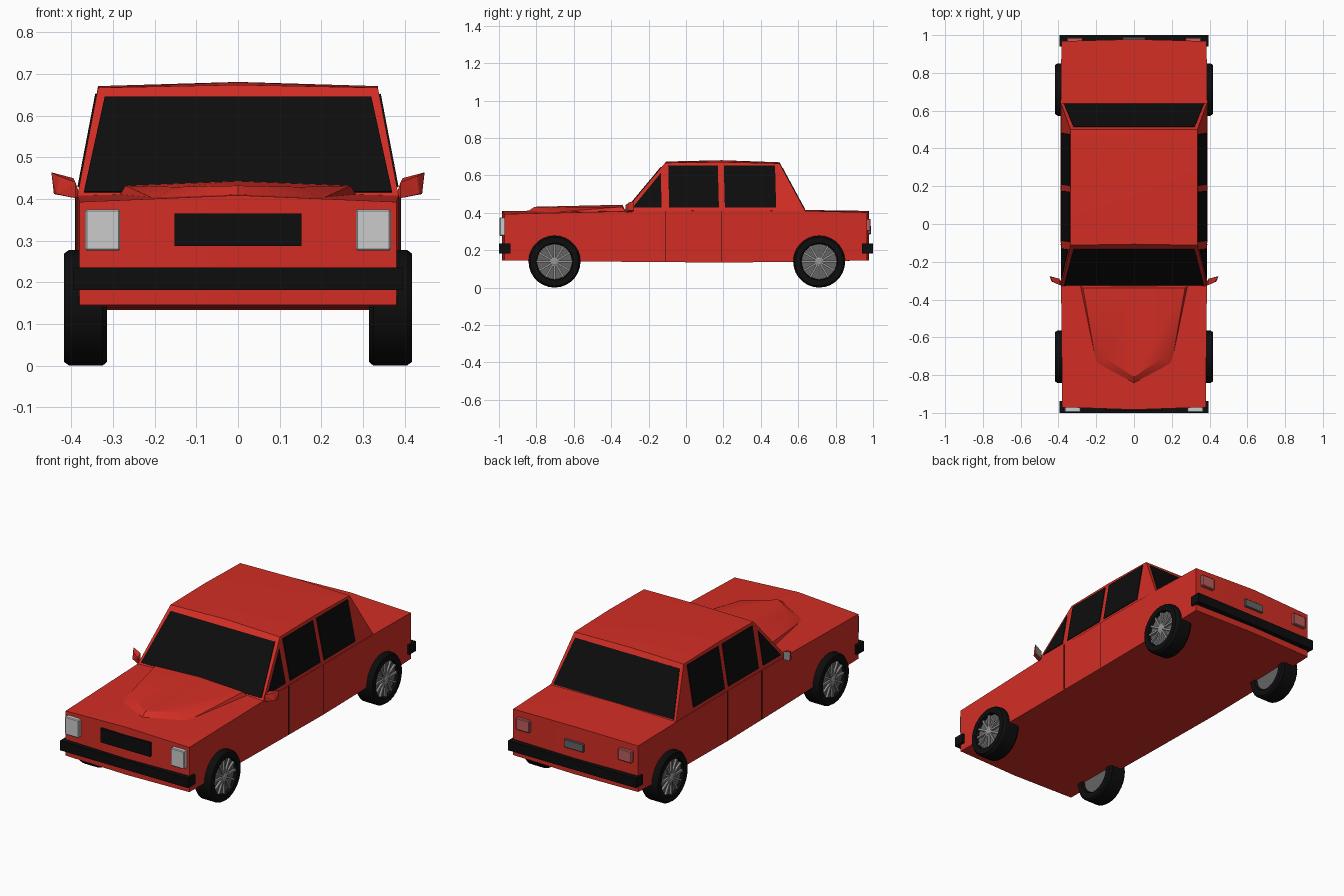
import bpy, bmesh
from math import sin, cos, pi, radians
from mathutils import Vector, Matrix

old = bpy.data.objects.get("Cube")
if old:
    bpy.data.objects.remove(old)


def material(name, r, g, b):
    m = bpy.data.materials.new(name)
    m.use_nodes = True
    m.diffuse_color = (r, g, b, 1)
    bsdf = next(n for n in m.node_tree.nodes if n.type == 'BSDF_PRINCIPLED')
    bsdf.inputs["Base Color"].default_value = (r, g, b, 1)
    bsdf.inputs["Roughness"].default_value = 0.6
    return m


RED = material("red_paint", 0.65, 0.027, 0.018)
BLACK = material("black_trim", 0.004, 0.004, 0.004)
LAMP = material("lamp_white", 0.6, 0.6, 0.6)
TAIL = material("tail_pink", 0.5, 0.11, 0.11)
RIM = material("rim_grey", 0.13, 0.13, 0.13)
SPOKE = material("spoke_grey", 0.3, 0.3, 0.3)


def finish(name, bm, mats, mirror=True, smooth=False):
    """Turn a bmesh into an object, optionally mirrored across x."""
    bmesh.ops.recalc_face_normals(bm, faces=bm.faces)
    mesh = bpy.data.meshes.new(name)
    bm.to_mesh(mesh)
    bm.free()
    obj = bpy.data.objects.new(name, mesh)
    bpy.context.collection.objects.link(obj)
    for m in mats if isinstance(mats, list) else [mats]:
        mesh.materials.append(m)
    if smooth:
        bpy.ops.object.select_all(action='DESELECT')
        obj.select_set(True)
        bpy.context.view_layer.objects.active = obj
        bpy.ops.object.shade_smooth_by_angle(angle=radians(25))
    if mirror:
        obj.modifiers.new("mirror", 'MIRROR')
    return obj


def box(name, lo, hi, mat, mirror=True, bevel=0):
    bm = bmesh.new()
    lo, hi = Vector(lo), Vector(hi)
    bmesh.ops.create_cube(bm, size=1, matrix=Matrix.Translation((lo + hi) / 2)
                          @ Matrix.Diagonal((*(hi - lo), 1)))
    if bevel:
        bmesh.ops.bevel(bm, geom=bm.edges[:], offset=bevel, segments=1, affect='EDGES')
    return finish(name, bm, mat, mirror)


def hull(name, points, mats, both=False, **kw):
    bm = bmesh.new()
    if both:
        points = points + [(-x, y, z) for x, y, z in points if x]
    for p in points:
        bm.verts.new(p)
    bmesh.ops.convex_hull(bm, input=bm.verts[:])
    bmesh.ops.dissolve_limit(bm, angle_limit=0.01, verts=bm.verts[:], edges=bm.edges[:])
    return finish(name, bm, mats, **kw)


def pane(name, points, mirror):
    bm = bmesh.new()
    bm.faces.new([bm.verts.new(p) for p in points])
    obj = finish(name, bm, BLACK, mirror)
    solid = obj.modifiers.new("thickness", 'SOLIDIFY')
    solid.thickness, solid.offset = 0.008, 0
    return obj


# Lower body: half sections (y, end bow, half width, floor, shoulder, crown)
sections = [(-0.97, -0.013, 0.38, 0.145, 0.393, 0.409),
            (-0.33, 0, 0.386, 0.138, 0.408, 0.418),
            (0.19, 0, 0.39, 0.134, 0.412, 0.42),
            (0.64, 0, 0.388, 0.138, 0.41, 0.415),
            (0.968, 0.01, 0.384, 0.146, 0.402, 0.41)]
bm = bmesh.new()
rings = [[bm.verts.new(p) for p in ((0, y + bow, zb), (w, y, zb), (w, y, zt), (0, y + bow, zc))]
         for y, bow, w, zb, zt, zc in sections]
for a, b in zip(rings, rings[1:]):
    for i in range(3):
        bm.faces.new((a[i], a[i + 1], b[i + 1], b[i]))
bm.faces.new(rings[0])
bm.faces.new(rings[-1])
finish("body_shell", bm, RED, smooth=True)

# Cabin and raised bonnet panel
hull("cabin", [(0.386, -0.33, 0.405), (0.386, 0.64, 0.405), (0.336, -0.112, 0.667),
               (0.336, 0.50, 0.664), (0, -0.107, 0.674), (0, 0.50, 0.67),
               (0.336, 0.19, 0.671), (0, 0.19, 0.681)],
     RED, both=True, mirror=False, smooth=True)
hull("bonnet_bulge", [(0.29, -0.32, 0.40), (0.2, -0.74, 0.40), (0, -0.85, 0.405),
                      (0.27, -0.34, 0.432), (0.15, -0.71, 0.429),
                      (0, -0.81, 0.432), (0, -0.34, 0.443)],
     RED, both=True, mirror=False, smooth=True)


# Windows follow the sloping cabin planes
def side_point(y, z):
    return (0.386 - (z - 0.405) * 0.05 / 0.262, y, z)


def end_point(x, t, base, top, z_top):
    return (x, base + (top - base) * t, 0.405 + (z_top - 0.405) * t)


side_windows = {"quarter_window": [(-0.285, 0.428), (-0.13, 0.428), (-0.135, 0.612)],
                "front_side_window": [(-0.09, 0.428), (0.176, 0.428), (0.17, 0.652), (-0.095, 0.652)],
                "rear_side_window": [(0.208, 0.428), (0.482, 0.428), (0.476, 0.652), (0.202, 0.652)]}
for name, outline in side_windows.items():
    pane(name, [side_point(y, z) for y, z in outline], True)
for name, base, top, z_top in (("windscreen", -0.33, -0.112, 0.667),
                               ("rear_window", 0.64, 0.50, 0.664)):
    pane(name, [end_point(x, t, base, top, z_top) for x, t in
                ((-0.37, 0.04), (0.37, 0.04), (0.32, 0.91), (-0.32, 0.91))], False)

# Door seams
for name, y in (("front_door_seam", -0.11), ("rear_door_seam", 0.19)):
    box(name, (0.384, y - 0.0015, 0.14), (0.391, y + 0.0015, 0.41), BLACK)

# Bumpers, lamps, grille and plate
box("front_bumper", (-0.395, -1.0, 0.182), (0.395, -0.938, 0.235), BLACK, False)
box("rear_bumper", (-0.395, 0.94, 0.182), (0.395, 1.0, 0.235), BLACK, False)
box("headlamp", (0.283, -0.996, 0.276), (0.367, -0.96, 0.375), LAMP, bevel=0.004)
box("grille", (-0.152, -0.99, 0.287), (0.152, -0.97, 0.365), BLACK, False)
box("tail_lamp", (0.272, 0.95, 0.302), (0.355, 0.987, 0.368), TAIL, bevel=0.004)
box("rear_plate", (-0.06, 0.95, 0.285), (0.06, 0.989, 0.33), RIM, False, bevel=0.003)

# Door mirrors with a grey glass on the rearward face
mirror = hull("door_mirror", [(0.38, -0.315, 0.41), (0.39, -0.32, 0.402), (0.39, -0.325, 0.44),
                              (0.435, -0.305, 0.412), (0.43, -0.305, 0.455),
                              (0.395, -0.29, 0.405), (0.395, -0.29, 0.45),
                              (0.442, -0.277, 0.412), (0.448, -0.277, 0.464)],
              [RED, SPOKE])
for face in mirror.data.polygons:
    if face.normal.y > 0.7:
        face.material_index = 1


# Wheels: turned tyre and rim around the x axis, with radial spokes
def lathe(name, profile, cy, cz, mat, steps=28):
    bm = bmesh.new()
    loops = [[bm.verts.new((x, cy + r * cos(2 * pi * k / steps), cz + r * sin(2 * pi * k / steps)))
              for k in range(steps)] for x, r in profile]
    for a, b in zip(loops, loops[1:]):
        for k in range(steps):
            n = (k + 1) % steps
            bm.faces.new((a[k], a[n], b[n], b[k]))
    bm.faces.new(loops[0])
    bm.faces.new(loops[-1])
    return finish(name, bm, mat, smooth=True)


def spokes(name, cy, cz, count=12):
    bm = bmesh.new()
    for k in range(count):
        turn = Matrix.Translation((0.407, cy, cz)) @ Matrix.Rotation(2 * pi * k / count, 4, 'X')
        bmesh.ops.create_cube(bm, size=1, matrix=turn @ Matrix.Translation((0, 0.055, 0))
                              @ Matrix.Diagonal((0.012, 0.08, 0.011, 1)))
    finish(name, bm, SPOKE)


for end, cy in (("front", -0.703), ("rear", 0.712)):
    cz = 0.139
    lathe(end + "_tyre", [(0.33, 0.09), (0.314, 0.098), (0.314, 0.13), (0.325, 0.139),
                          (0.405, 0.139), (0.418, 0.13), (0.418, 0.099), (0.398, 0.094)],
          cy, cz, BLACK)
    lathe(end + "_rim", [(0.326, 0.09), (0.402, 0.094)], cy, cz, RIM)
    lathe(end + "_hub", [(0.39, 0.02), (0.414, 0.02), (0.417, 0.014)], cy, cz, SPOKE, 12)
    spokes(end + "_spokes", cy, cz)
